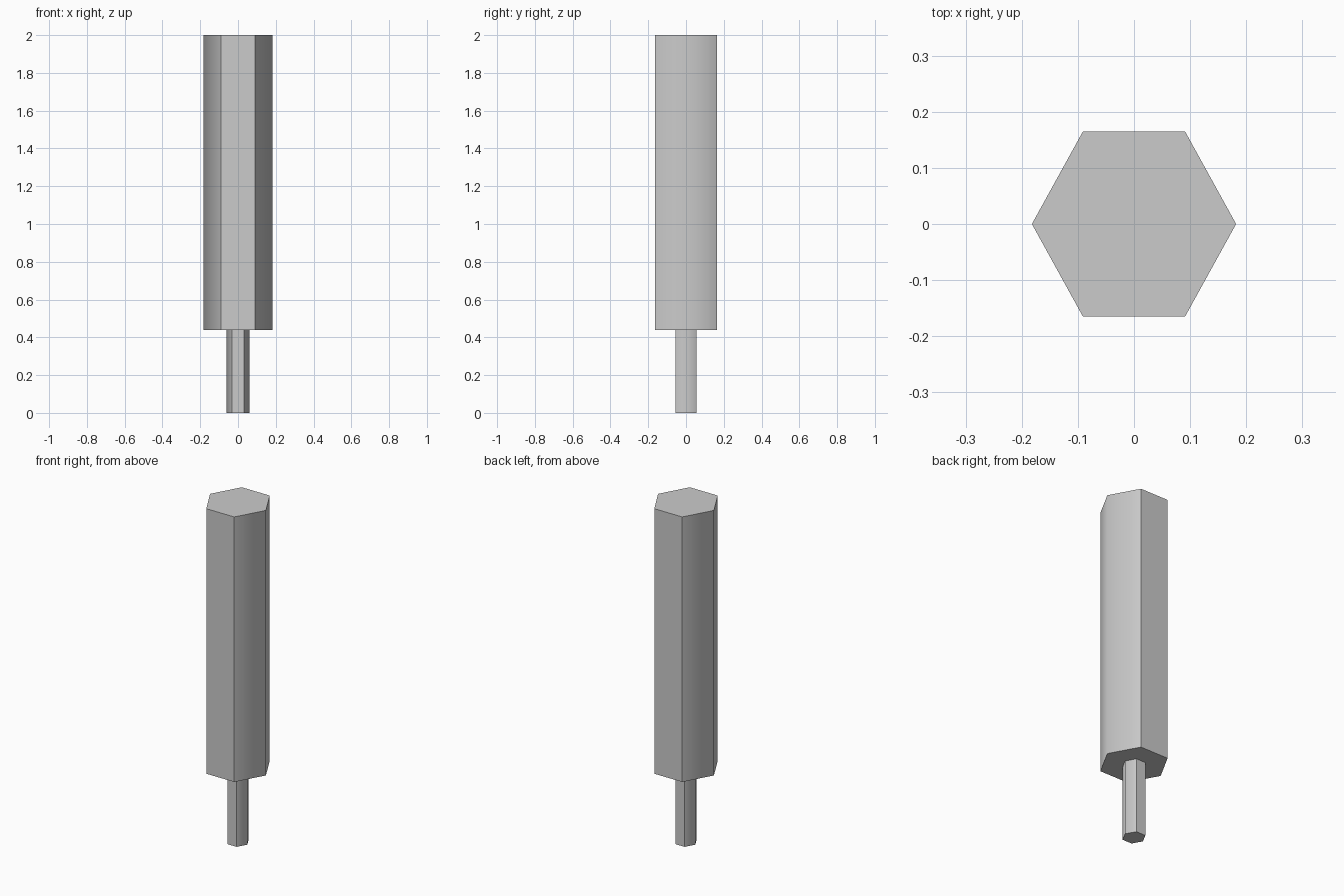
import bpy
import math

if "Cube" in bpy.data.objects:
    bpy.data.objects.remove(bpy.data.objects["Cube"])


def hex_prism(name, half_x, half_y, z0, z1):
    """Six-sided bar with points on the x axis and flats facing front and back."""
    bpy.ops.mesh.primitive_cylinder_add(
        vertices=6, radius=1, depth=z1 - z0,
        location=(0, 0, (z0 + z1) / 2), rotation=(0, 0, math.radians(90)))
    obj = bpy.context.object
    obj.name = name
    bpy.ops.object.transform_apply(location=False, rotation=True, scale=False)
    obj.scale = (half_x, half_y / math.cos(math.radians(30)), 1)
    bpy.ops.object.transform_apply(location=False, rotation=False, scale=True)
    # Only the side points are soft; front/back corners and caps stay crisp
    bpy.ops.object.shade_smooth_by_angle(angle=math.radians(60))
    return obj


# Narrow lower stem
hex_prism("stem", 0.061, 0.0555, 0.0, 0.44)

# Thick upper body
hex_prism("body", 0.182, 0.165, 0.44, 2.0)
